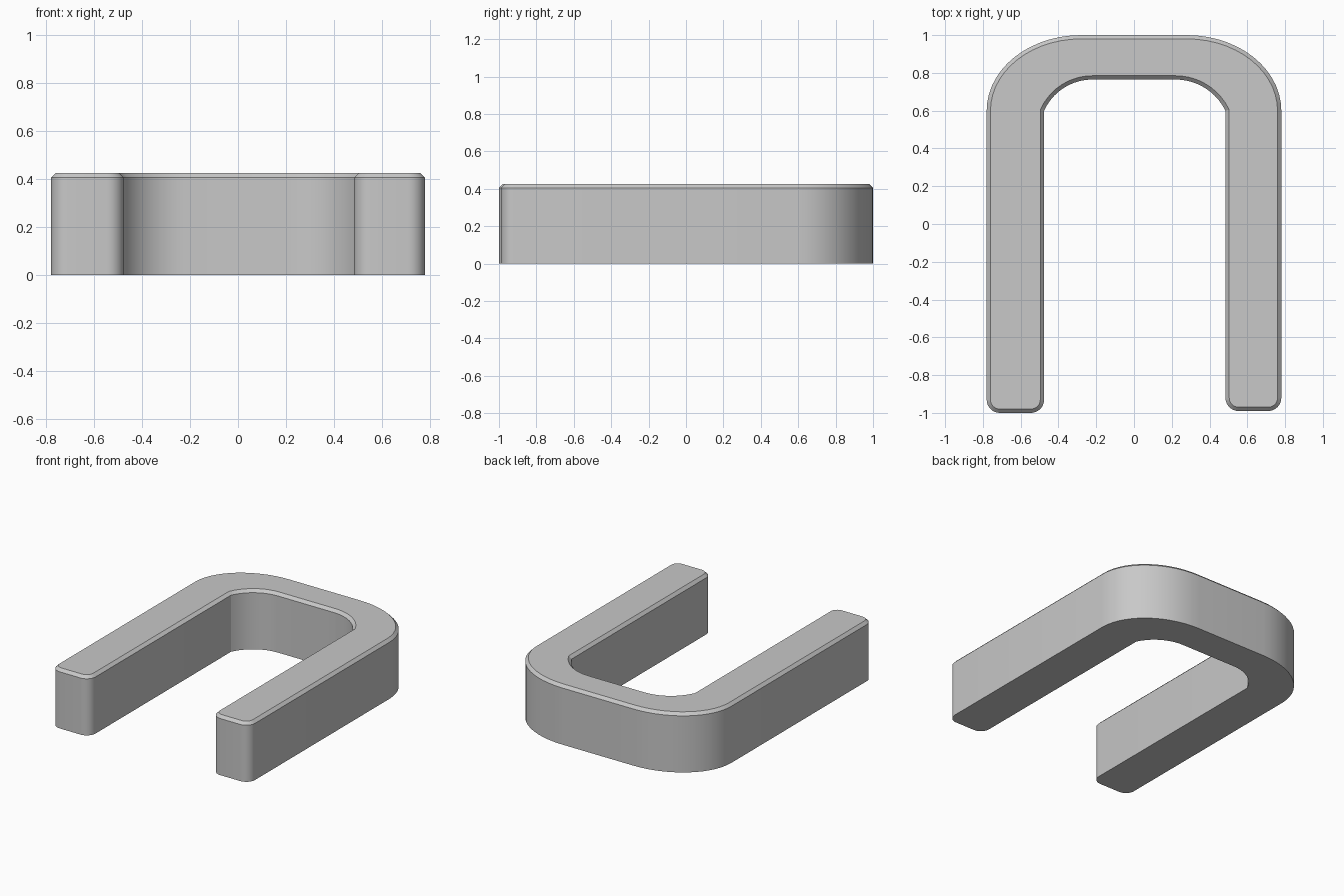
import bpy
import bmesh
from math import cos, sin, radians, pi, atan2

cube = bpy.data.objects.get("Cube")
if cube:
    bpy.data.objects.remove(cube)

HEIGHT, CHAMFER = 0.425, 0.02
HALF_WIDTH, SHOULDER = 0.78, 0.6
END_RADIUS = 0.07


def arc(cx, cy, rx, ry, start, end, steps=14):
    """Points along an elliptical arc, angles in radians."""
    angles = [start + (end - start) * i / steps for i in range(steps + 1)]
    return [(cx + rx * cos(a), cy + ry * sin(a)) for a in angles]


def half_outline(inner, tip):
    """Right-hand half of the outline, from bridge outside to bridge inside."""
    r = END_RADIUS
    # Large outer shoulder, meeting the leg and bridge smoothly
    pts = arc(0.28, SHOULDER, HALF_WIDTH - 0.28, 0.4, pi / 2, 0)
    # Rounded leg end
    pts += arc(HALF_WIDTH - r, tip + r, r, r, 0, -pi / 2, 8)
    pts += arc(inner + r, tip + r, r, r, -pi / 2, -pi, 8)
    # Inner arc, meeting the leg at a crease
    flat, top = 0.22, 0.765
    dx, dy = inner - flat, top - SHOULDER
    radius = (dx * dx + dy * dy) / (2 * dy)
    cy = top - radius
    pts += arc(flat, cy, radius, radius, atan2(SHOULDER - cy, dx), pi / 2, 10)
    return pts


# Closed U-shaped profile
right = half_outline(0.484, -0.99)
left = [(-x, y) for x, y in reversed(half_outline(0.476, -1.0))]

bm = bmesh.new()
base = bm.faces.new([bm.verts.new((x, y, 0)) for x, y in right + left])

# Raise the walls
raised = bmesh.ops.extrude_face_region(bm, geom=[base], use_keep_orig=True)["geom"]
top_face = next(g for g in raised if isinstance(g, bmesh.types.BMFace))
for v in top_face.verts:
    v.co.z = HEIGHT - CHAMFER
bmesh.ops.recalc_face_normals(bm, faces=bm.faces[:])

# Chamfer around the top rim
bmesh.ops.inset_region(bm, faces=[top_face], thickness=CHAMFER,
                       use_even_offset=True)
for v in top_face.verts:
    v.co.z = HEIGHT
bmesh.ops.recalc_face_normals(bm, faces=bm.faces[:])

mesh = bpy.data.meshes.new("u_bracket")
bm.to_mesh(mesh)
bm.free()
bracket = bpy.data.objects.new("u_bracket", mesh)
bpy.context.collection.objects.link(bracket)

# Plain grey finish
color = (0.58, 0.58, 0.58, 1)
grey = bpy.data.materials.new("plain_grey")
grey.use_nodes = True
grey.diffuse_color = color
grey.node_tree.nodes["Principled BSDF"].inputs["Base Color"].default_value = color
mesh.materials.append(grey)

# Smooth curves with crisp chamfer and crease edges
bpy.ops.object.select_all(action="DESELECT")
bracket.select_set(True)
bpy.context.view_layer.objects.active = bracket
bpy.ops.object.shade_smooth_by_angle(angle=radians(20))
